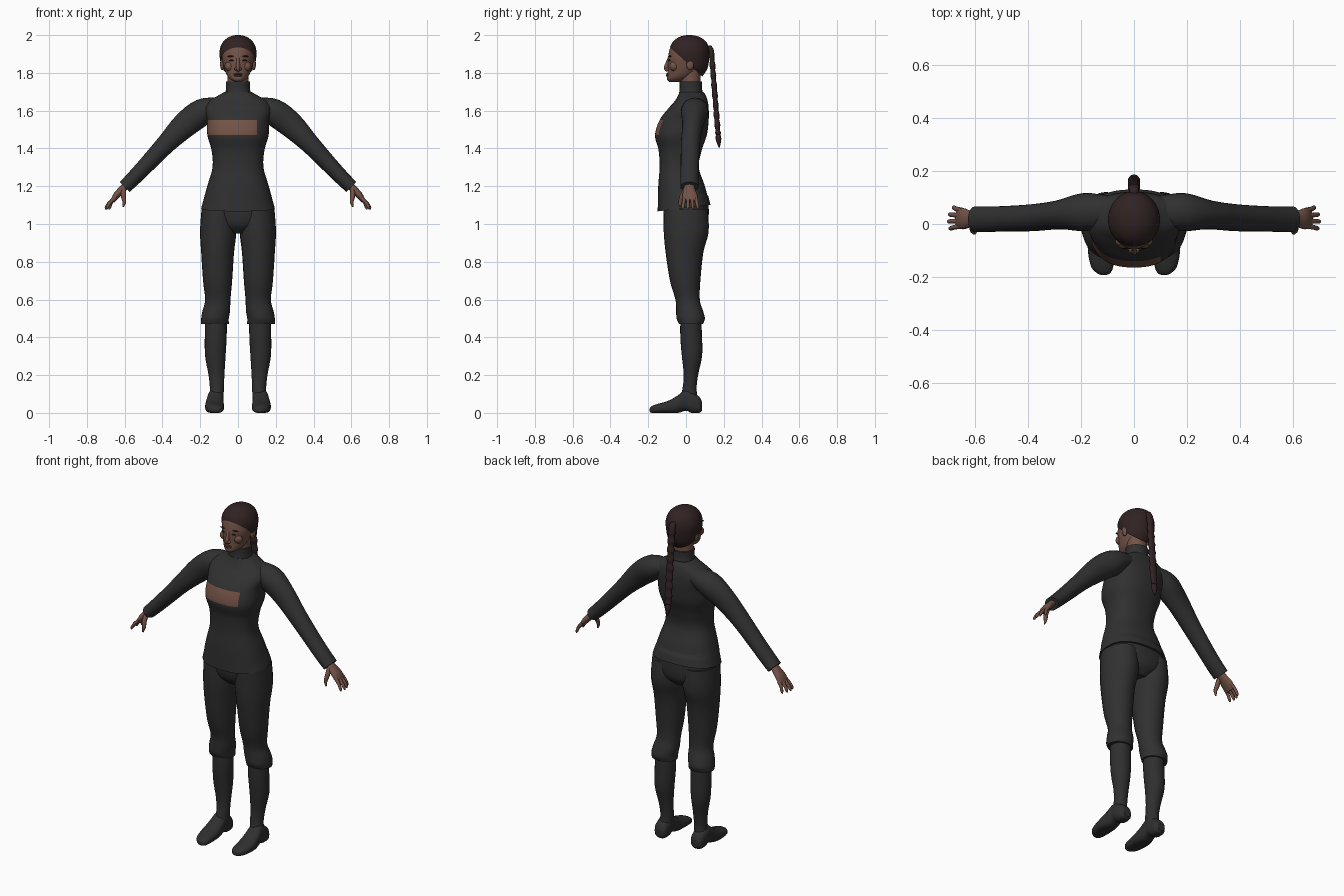
import bpy, bmesh, math
from mathutils import Vector

if "Cube" in bpy.data.objects:
    bpy.data.objects.remove(bpy.data.objects["Cube"], do_unlink=True)


def material(name, r, g, b):
    m = bpy.data.materials.new(name)
    m.use_nodes = True
    m.diffuse_color = (r, g, b, 1)
    bsdf = m.node_tree.nodes["Principled BSDF"]
    bsdf.inputs["Base Color"].default_value = (r, g, b, 1)
    bsdf.inputs["Roughness"].default_value = 0.8
    return m


SKIN = material("brown skin", 0.17, 0.085, 0.062)
LIPS = material("dark lips", 0.11, 0.045, 0.038)
HAIR = material("dark brown hair", 0.03, 0.016, 0.016)
CLOTH = material("charcoal cloth", 0.03, 0.03, 0.031)
LEATHER = material("charcoal leather", 0.028, 0.028, 0.028)

X, Y, Z = Vector((1, 0, 0)), Vector((0, 1, 0)), Vector((0, 0, 1))


def smooth_path(rings, steps):
    """Catmull-Rom interpolation of ring tuples."""
    out = []
    for i in range(len(rings) - 1):
        a, b = rings[max(i - 1, 0)], rings[i]
        c, d = rings[i + 1], rings[min(i + 2, len(rings) - 1)]
        for k in range(steps):
            t = k / steps
            out.append([q + t / 2 * (r - p + t * (2*p - 5*q + 4*r - s + t * (3*(q - r) + s - p)))
                        for p, q, r, s in zip(a, b, c, d)])
    return out + [list(rings[-1])]


def finish(name, bm, mats):
    bmesh.ops.recalc_face_normals(bm, faces=bm.faces)
    mesh = bpy.data.meshes.new(name)
    bm.to_mesh(mesh)
    bm.free()
    for m in mats:
        mesh.materials.append(m)
    ob = bpy.data.objects.new(name, mesh)
    bpy.context.collection.objects.link(ob)
    return ob


def loft(name, mats, rings, ref=Y, axis=None, sides=24, steps=4, power=2.0, side=1, edit=None):
    """Skin rings (x, y, z, radius across, radius along ref); side -1 mirrors in x."""
    path = smooth_path(rings, steps)
    pts = [Vector(p[:3]) for p in path]
    bm = bmesh.new()
    loops = []
    for i, p in enumerate(path):
        t = axis or (pts[min(i + 1, len(pts) - 1)] - pts[max(i - 1, 0)]).normalized()
        v = (ref - t * ref.dot(t)).normalized()
        u = v.cross(t)
        loop = []
        for k in range(sides):
            a = math.tau * k / sides
            c, s = math.cos(a), math.sin(a)
            co = (pts[i] + u * p[3] * math.copysign(abs(c) ** (2 / power), c)
                  + v * p[4] * math.copysign(abs(s) ** (2 / power), s))
            loop.append(bm.verts.new((co.x * side, co.y, max(co.z, 0))))
        loops.append(loop)
    for a, b in zip(loops, loops[1:]):
        for k in range(sides):
            n = (k + 1) % sides
            bm.faces.new((a[k], a[n], b[n], b[k])).smooth = True
    for loop in (loops[0], loops[-1]):
        for e in bm.faces.new(loop).edges:
            e.smooth = False
    if edit:
        edit(bm)
    return finish(name, bm, mats)


def upright(name, mats, rows, **kw):
    """Rows are (height, centre x, half width, front y, back y)."""
    rings = [(x, (f + b) / 2, z, w, (b - f) / 2) for z, x, w, f, b in rows]
    return loft(name, mats, rings, axis=Z, **kw)


def ball(name, mat, loc, size):
    bm = bmesh.new()
    bmesh.ops.create_uvsphere(bm, u_segments=16, v_segments=10, radius=1)
    for v in bm.verts:
        v.co = Vector(a * b + c for a, b, c in zip(v.co, size, loc))
    for f in bm.faces:
        f.smooth = True
    return finish(name, bm, [mat])


# Shirt with slanted hem and a bare strip across the chest
def shape_shirt(bm):
    for f in bm.faces:
        c = f.calc_center_median()
        if 1.47 < c.z < 1.55 and -0.16 < c.x < 0.1 and c.y < -0.04:
            f.material_index = 1
    for v in bm.verts:
        if v.co.z < 1.14:
            v.co.z += 0.12 * v.co.y


upright("shirt", [CLOTH, SKIN], [
    (1.085, 0, .195, -.15, .13), (1.2, 0, .163, -.147, .1), (1.3, 0, .135, -.14, .068),
    (1.39, 0, .14, -.145, .083), (1.47, 0, .162, -.164, .11), (1.55, 0, .164, -.14, .12),
    (1.61, 0, .175, -.095, .12), (1.65, 0, .155, -.06, .115), (1.68, 0, .105, -.042, .105),
    (1.7, 0, .07, -.035, .092)], sides=64, steps=8, power=2.4, edit=shape_shirt)
upright("collar", [CLOTH], [(1.67, 0, .075, -.04, .1), (1.71, 0, .064, -.034, .086),
                            (1.755, 0, .064, -.034, .085)])
upright("neck", [SKIN], [(1.7, 0, .055, -.025, .075), (1.84, 0, .055, -.035, .08)])

# Trousers: pelvis joining the two legs
upright("trouser_seat", [CLOTH], [
    (.95, 0, .05, -.06, .07), (.99, 0, .13, -.1, .11), (1.04, 0, .18, -.115, .12),
    (1.1, 0, .185, -.12, .12)], power=2.3, sides=32)

for side, label in ((1, "left_"), (-1, "right_")):
    upright(label + "trouser_leg", [CLOTH], [
        (1.08, .105, .088, -.12, .115), (.96, .105, .096, -.118, .12), (.85, .108, .087, -.108, .092),
        (.7, .108, .077, -.085, .076), (.6, .107, .067, -.056, .073), (.54, .115, .073, -.052, .09),
        (.5, .122, .073, -.05, .1), (.47, .122, .074, -.036, .09)], side=side)
    upright(label + "boot_shaft", [LEATHER], [
        (.5, .117, .058, -.03, .08), (.4, .118, .058, -.03, .085), (.3, .12, .054, -.022, .085),
        (.2, .114, .042, -.012, .064), (.12, .112, .037, -.02, .056), (.05, .118, .04, -.04, .07)],
        side=side)
    # Foot runs heel to toe: (x, y, z, half height, half width)
    loft(label + "boot_foot", [LEATHER], [
        (.12, .085, .035, .022, .022), (.12, .07, .043, .043, .038), (.12, .03, .055, .056, .043),
        (.12, 0, .067, .056, .042), (.123, -.05, .043, .045, .048), (.124, -.1, .03, .032, .05),
        (.12, -.16, .022, .023, .042), (.115, -.185, .017, .016, .025), (.115, -.192, .015, .008, .01)],
        ref=X, axis=Y, side=side, power=2.6)

    # Sleeve from inside the shoulder to the cuff
    loft(label + "sleeve", [CLOTH], [
        (.09, .05, 1.63, .04, .055), (.185, .045, 1.595, .07, .072), (.28, .035, 1.525, .068, .055),
        (.38, .024, 1.425, .052, .051), (.48, .02, 1.318, .044, .048), (.55, .018, 1.245, .04, .048),
        (.6, .018, 1.196, .037, .048)], side=side)

    # Hand: palm, four fingers and a thumb
    loft(label + "palm", [SKIN], [
        (.575, .018, 1.222, .021, .026), (.612, .018, 1.185, .019, .03), (.643, .02, 1.152, .018, .04),
        (.665, .022, 1.12, .011, .036)], side=side)
    for k, finger in enumerate(("index", "middle", "ring", "little")):
        y = -.008 + .02 * k
        reach = (0, .006, .002, -.012)[k]
        spread = (k - 1.4) * .006
        loft(label + finger + "_finger", [SKIN], [
            (.65, y, 1.14, .01, .01), (.676 + reach / 2, y + spread / 2, 1.115, .009, .009),
            (.691 + reach, y + spread, 1.09, .008, .008),
            (.695 + reach, y + spread, 1.077, .003, .003)], sides=10, side=side)
    loft(label + "thumb", [SKIN], [
        (.605, 0, 1.185, .013, .014), (.607, -.02, 1.15, .013, .013), (.602, -.03, 1.118, .01, .01),
        (.608, -.032, 1.09, .004, .004)], sides=10, side=side)

    # Paired face details
    ball(label + "ear", SKIN, (side * .083, .022, 1.845), (.012, .02, .03))
    ball(label + "eye", HAIR, (side * .035, -.088, 1.866), (.014, .006, .004))
    ball(label + "eyebrow", HAIR, (side * .037, -.084, 1.888), (.022, .009, .0035))
    ball(label + "nostril", SKIN, (side * .011, -.1, 1.82), (.009, .011, .008))
    ball(label + "cheek", SKIN, (side * .045, -.063, 1.835), (.026, .024, .026))

# Head
upright("head", [SKIN], [
    (1.752, 0, .018, -.088, -.04), (1.765, 0, .04, -.101, .01), (1.785, 0, .057, -.1, .045),
    (1.815, 0, .07, -.096, .07), (1.85, 0, .08, -.096, .09), (1.89, 0, .086, -.094, .1),
    (1.94, 0, .08, -.08, .1), (1.975, 0, .05, -.04, .075)], sides=32)
loft("nose", [SKIN], [(0, -.088, 1.885, .006, .008), (0, -.098, 1.855, .009, .009),
                      (0, -.104, 1.825, .013, .012), (0, -.098, 1.808, .005, .008)], ref=X, sides=14)
ball("upper_lip", LIPS, (0, -.096, 1.794), (.024, .01, .005))
ball("lower_lip", LIPS, (0, -.096, 1.785), (.02, .01, .006))


# Swept back hair, trimmed along a hairline falling from brow to nape
def trim_hair(bm):
    bmesh.ops.bisect_plane(bm, geom=bm.verts[:] + bm.edges[:] + bm.faces[:],
                           plane_co=(0, -.085, 1.935), plane_no=(0, .9, 1), clear_inner=True)


upright("hair", [HAIR], [
    (1.775, 0, .055, -.03, .082), (1.82, 0, .082, -.06, .112), (1.87, 0, .095, -.085, .122),
    (1.92, 0, .097, -.088, .123), (1.96, 0, .082, -.073, .11), (1.985, 0, .056, -.045, .082),
    (1.997, 0, .028, -.015, .05), (2, 0, .005, .012, .022)], sides=40, steps=6, edit=trim_hair)

# Braided ponytail with a tie and a pointed tuft
braid = [(0, .1, 1.925, .014, .014), (0, .125, 1.93, .018, .018)]
for k in range(33):
    t = k / 32
    bulge = 1 + .12 * math.sin(k * math.pi / 2)
    braid.append((0, .135 + .034 * t, 1.905 - .42 * t, .014 * bulge, .021 * bulge))
loft("braid", [HAIR], braid, ref=X, sides=14, steps=2)
ball("braid_tie", HAIR, (0, .17, 1.482), (.02, .016, .012))
loft("braid_tuft", [HAIR], [(0, .17, 1.48, .01, .012), (0, .172, 1.45, .015, .018),
                            (0, .176, 1.405, .003, .003)], ref=X, sides=12)
